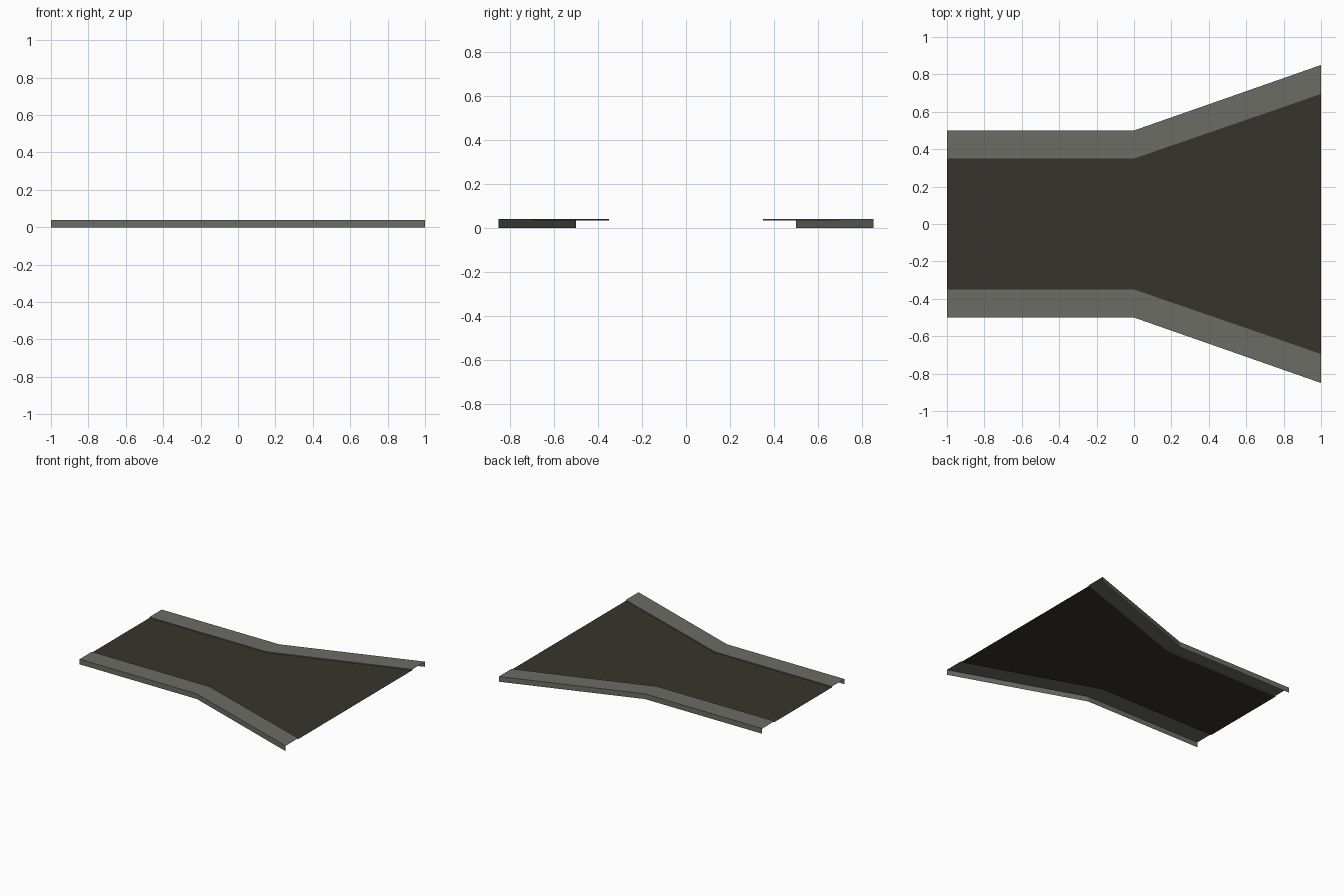
import bpy

if "Cube" in bpy.data.objects:
    bpy.data.objects.remove(bpy.data.objects["Cube"])

def material(name, rgb):
    m = bpy.data.materials.new(name)
    m.diffuse_color = (*rgb, 1)
    m.use_nodes = True
    m.node_tree.nodes["Principled BSDF"].inputs["Base Color"].default_value = m.diffuse_color
    return m

asphalt = material("dark asphalt", (0.036, 0.034, 0.025))
concrete = material("grey pavement", (0.15, 0.15, 0.13))

XS = (-1.0, 0.0, 1.0)
OUTER = (0.5, 0.5, 0.85)      # outer edge of the pavement
INNER = (0.35, 0.35, 0.695)   # curb line
TOP, ROAD = 0.04, 0.033

def strip(name, rails, mat):
    """Skin flat quads between neighbouring rails of points."""
    n = len(rails[0])
    verts = [p for r in rails for p in r]
    faces = [(r*n+i, r*n+i+1, (r+1)*n+i+1, (r+1)*n+i)
             for r in range(len(rails)-1) for i in range(n-1)]
    me = bpy.data.meshes.new(name)
    me.from_pydata(verts, [], faces)
    me.materials.append(mat)
    ob = bpy.data.objects.new(name, me)
    bpy.context.collection.objects.link(ob)
    return ob

def rail(ys, z, s):
    return [(x, s*y, z) for x, y in zip(XS, ys)]

# Road surface, widening towards +x
strip("road_surface", [rail(INNER, ROAD, -1), rail(INNER, ROAD, 1)], asphalt)

# Pavements: outer skirt, flat top and small curb step, open below and at the ends
for name, s in (("front_pavement", -1), ("back_pavement", 1)):
    rails = [rail(OUTER, 0, s), rail(OUTER, TOP, s),
             rail(INNER, TOP, s), rail(INNER, ROAD, s)]
    strip(name, rails if s < 0 else rails[::-1], concrete)
